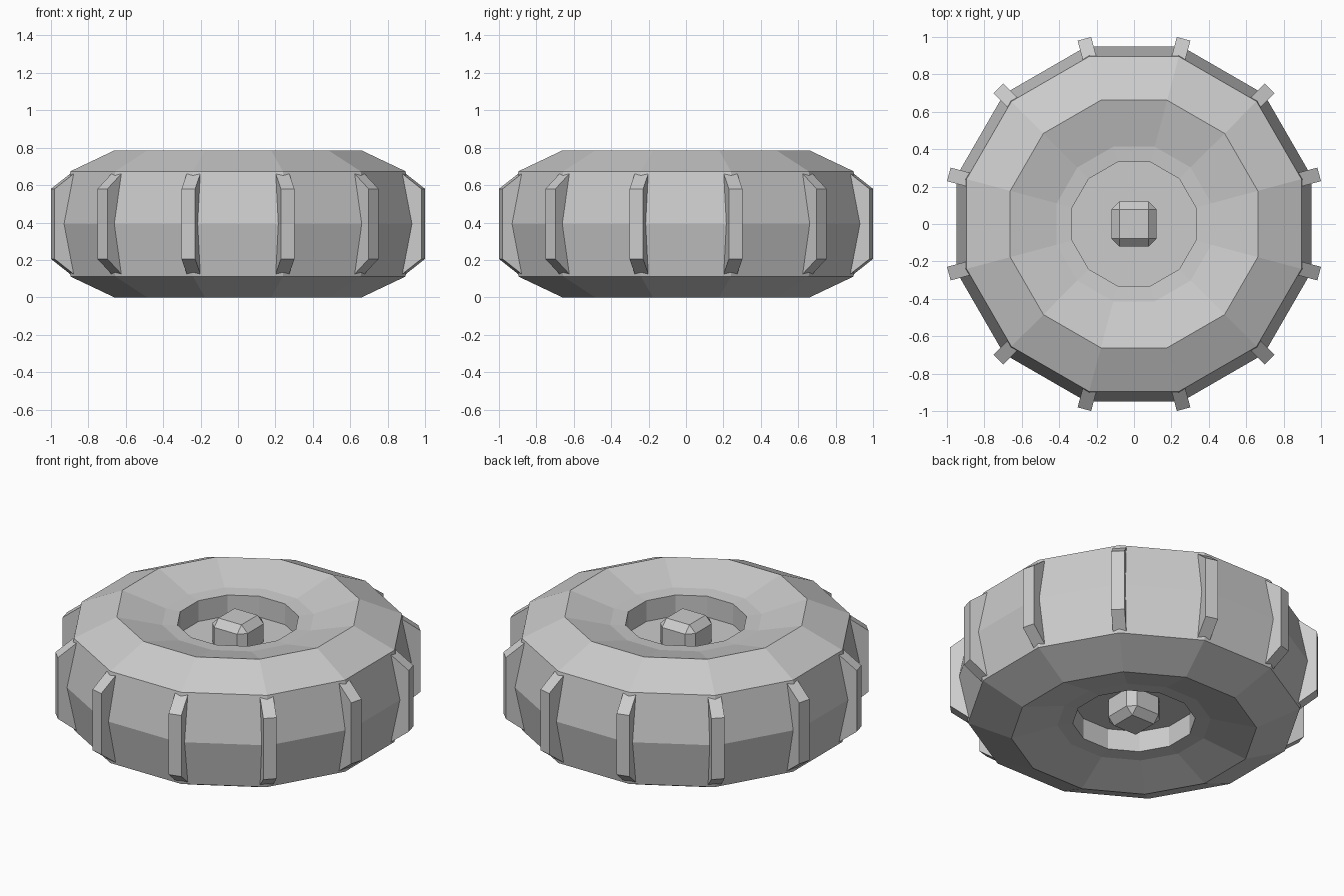
import bpy, bmesh, math
from mathutils import Vector, Matrix

if "Cube" in bpy.data.objects:
    bpy.data.objects.remove(bpy.data.objects["Cube"])

SIDES = 12
MID = 0.3925                      # half height of the wheel
OFFSET = math.pi / SIDES          # corners sit half a step off the axes


def finish(name, bm):
    bmesh.ops.recalc_face_normals(bm, faces=bm.faces)
    mesh = bpy.data.meshes.new(name)
    bm.to_mesh(mesh)
    bm.free()
    obj = bpy.data.objects.new(name, mesh)
    bpy.context.collection.objects.link(obj)
    return obj


def lathe(name, profile):
    """Spin a closed (radius, z) profile around the z axis."""
    bm = bmesh.new()
    rings = []
    for i in range(SIDES):
        a = OFFSET + i * 2 * math.pi / SIDES
        rings.append([bm.verts.new((r * math.cos(a), r * math.sin(a), z)) for r, z in profile])
    n = len(profile)
    for i in range(SIDES):
        a, b = rings[i], rings[(i + 1) % SIDES]
        for j in range(n):
            k = (j + 1) % n
            bm.faces.new((a[j], b[j], b[k], a[k]))
    return finish(name, bm)


def mirrored(upper):
    """Complete an upper half profile with its reflection below mid height."""
    lower = [(r, 2 * MID - z) for r, z in reversed(upper) if abs(z - MID) > 1e-4]
    return upper + lower


# Tyre: crowned tread, sloped shoulders, dished sidewalls, straight bore
lathe("tyre", mirrored([(0.983, MID), (0.927, 0.674), (0.685, 0.785),
                        (0.428, 0.715), (0.342, 0.708)]))

# Wheel disc closing the bore
bm = bmesh.new()
bmesh.ops.create_cone(bm, cap_ends=True, segments=SIDES, radius1=0.37, radius2=0.37, depth=0.375,
                      matrix=Matrix.Translation((0, 0, MID)) @ Matrix.Rotation(OFFSET, 4, 'Z'))
finish("wheel_disc", bm)

# Axle: chamfered square bar showing on both faces
bm = bmesh.new()
bmesh.ops.create_cube(bm, size=1, matrix=Matrix.Translation((0, 0, MID)) @ Matrix.Diagonal((0.24, 0.24, 0.68, 1)))
bmesh.ops.bevel(bm, geom=bm.edges[:], offset=0.042, segments=1, affect='EDGES')
finish("axle", bm)

# Tread lugs: one chamfered bar on every corner of the tyre
lug_profile = mirrored([(1.025, 0.58), (0.89, 0.683), (0.85, 0.683)])
for i in range(SIDES):
    bm = bmesh.new()
    face = bm.faces.new([bm.verts.new((r, -0.0375, z)) for r, z in lug_profile])
    ext = bmesh.ops.extrude_face_region(bm, geom=[face])
    moved = [g for g in ext["geom"] if isinstance(g, bmesh.types.BMVert)]
    bmesh.ops.translate(bm, verts=moved, vec=Vector((0, 0.075, 0)))
    bmesh.ops.rotate(bm, verts=bm.verts[:], cent=(0, 0, 0),
                     matrix=Matrix.Rotation(OFFSET + i * 2 * math.pi / SIDES, 3, 'Z'))
    finish(f"tread_lug_{i + 1}", bm)
